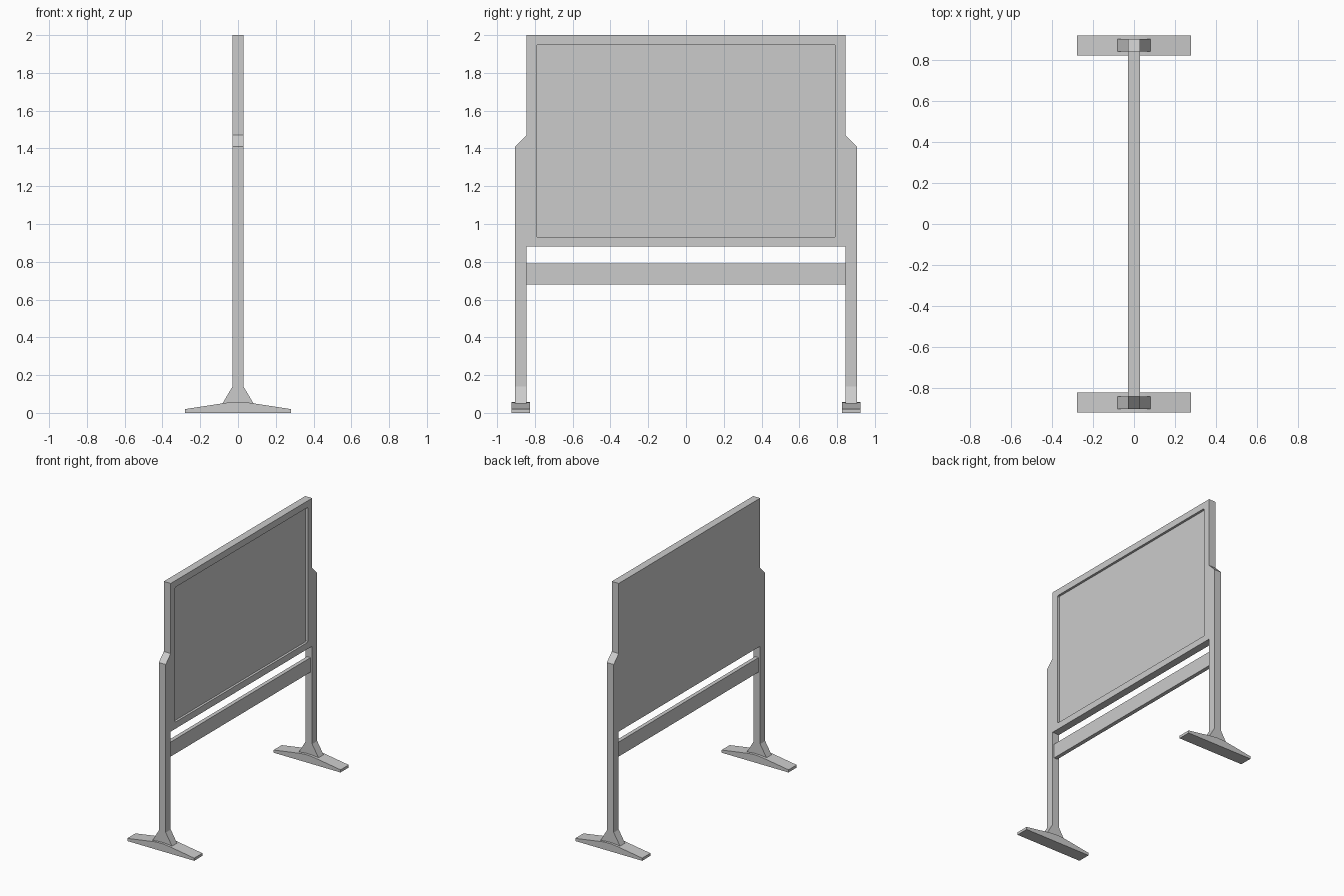
import bpy, bmesh
from mathutils import Vector

if "Cube" in bpy.data.objects:
    bpy.data.objects.remove(bpy.data.objects["Cube"])


def extrude(name, pts, axis, lo, hi, mirror=False):
    """Extrude a closed 2D profile along 'x' (points are y,z) or 'y' (points are x,z)."""
    bm = bmesh.new()
    if axis == 'x':
        vs = [bm.verts.new((lo, a, b)) for a, b in pts]
        d = Vector((hi - lo, 0, 0))
    else:
        vs = [bm.verts.new((a, lo, b)) for a, b in pts]
        d = Vector((0, hi - lo, 0))
    face = bm.faces.new(vs)
    out = bmesh.ops.extrude_face_region(bm, geom=[face])
    bmesh.ops.translate(bm, vec=d, verts=[v for v in out['geom'] if isinstance(v, bmesh.types.BMVert)])
    bmesh.ops.recalc_face_normals(bm, faces=bm.faces[:])
    me = bpy.data.meshes.new(name)
    bm.to_mesh(me)
    bm.free()
    ob = bpy.data.objects.new(name, me)
    bpy.context.collection.objects.link(ob)
    if mirror:
        m = ob.modifiers.new("Mirror", 'MIRROR')
        m.use_axis = (False, True, False)
        m.use_clip = False
    return ob


def symmetric(half):
    """Complete a half profile by reflecting it across its first coordinate."""
    return half + [(-a, b) for a, b in reversed(half)]


T = 0.029  # half thickness of the board

# Board and both posts share one flush outline
outline = symmetric([(0.845, 0.88), (0.845, 0.14), (0.905, 0.14),
                     (0.905, 1.41), (0.845, 1.47), (0.845, 2.0)])
board = extrude("board_and_posts", outline, 'x', -T, T)

# Shallow panel recess on the +x side, with slightly eased corners
c = 0.006
recess = symmetric([(0.792 - c, 0.93), (0.792, 0.93 + c),
                    (0.792, 1.95 - c), (0.792 - c, 1.95)])
cutter = extrude("recess_cutter", recess, 'x', T - 0.018, T + 0.05)
cutter.hide_render = True
cutter.hide_set(True)
cut = board.modifiers.new("Recess", 'BOOLEAN')
cut.operation = 'DIFFERENCE'
cut.solver = 'EXACT'
cut.object = cutter

# Thin rail between the posts, below the board
extrude("cross_rail", symmetric([(0.845, 0.68), (0.845, 0.79)]), 'x', -0.015, 0.015)

# Flared brackets joining the posts to the feet
extrude("post_bracket", symmetric([(0.082, 0.05), (T, 0.14)]), 'y', 0.845, 0.905, True)

# Tapered feet with a gently arched middle
arch = [(0.28, 0.0), (0.28, 0.02), (0.085, 0.05), (0.055, 0.0545), (0.02, 0.0575)]
extrude("foot", symmetric(arch), 'y', 0.825, 0.923, True)
